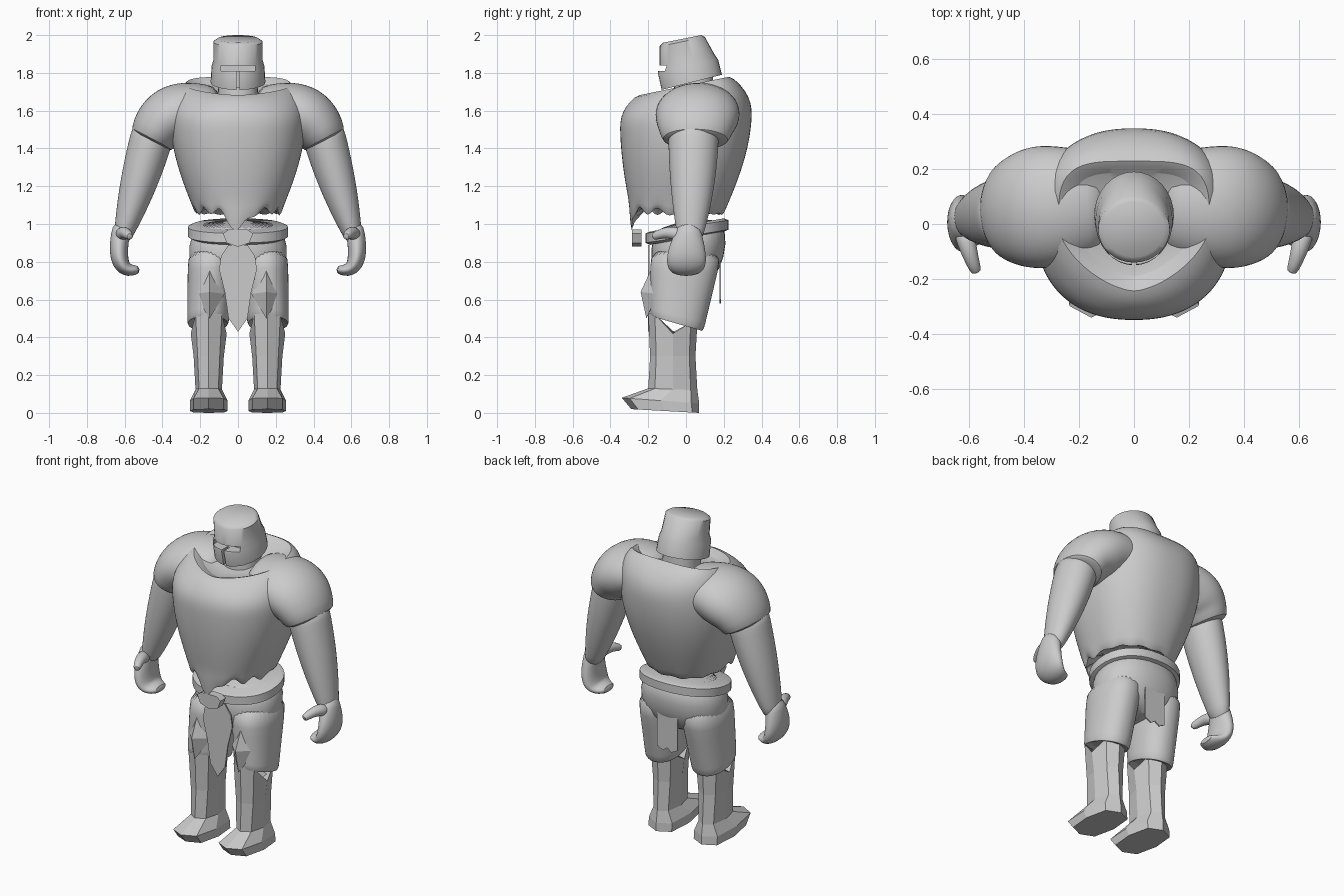
import bpy, bmesh, math
from mathutils import Vector
from mathutils.geometry import interpolate_bezier

cube = bpy.data.objects.get("Cube")
if cube:
    bpy.data.objects.remove(cube, do_unlink=True)

GREY = (.6, .6, .6, 1)
grey = bpy.data.materials.new("plain_grey")
grey.use_nodes = True
grey.diffuse_color = GREY
grey.node_tree.nodes["Principled BSDF"].inputs["Base Color"].default_value = GREY


def power(value, exponent):
    return math.copysign(abs(value) ** (2 / exponent), value)


def ring(z_front, z_back, front, back, width, p_front=2.2, p_back=2.2, cx=0, n=32):
    """Closed loop from front to back, tilted between two heights."""
    points = []
    for i in range(n):
        angle = math.tau * i / n
        c, s = math.cos(angle), math.sin(angle)
        exponent = p_front if s < 0 else p_back
        depth = (power(s, exponent) + 1) / 2
        points.append(Vector((cx + width * power(c, exponent),
                              front + (back - front) * depth,
                              z_front + (z_back - z_front) * depth)))
    return points


def tube(handles, radius, depth, steps=9, n=24):
    """Loops square to a curve; radius and depth are functions along it."""
    centres = interpolate_bezier(*map(Vector, handles), steps)
    last = steps - 1
    rings = []
    for i, centre in enumerate(centres):
        along = (centres[min(i + 1, last)] - centres[max(i - 1, 0)]).normalized()
        side = Vector((1, 0, 0)) if abs(along.y) > .8 else Vector((0, 1, 0))
        u = side.cross(along).normalized()
        v = along.cross(u)
        t = i / last
        angles = [math.tau * k / n for k in range(n)]
        rings.append([centre + u * radius(t) * math.cos(a) + v * depth(t) * math.sin(a)
                      for a in angles])
    return rings


def shade_smooth(ob):
    bpy.ops.object.select_all(action="DESELECT")
    ob.select_set(True)
    bpy.context.view_layer.objects.active = ob
    bpy.ops.object.shade_smooth_by_angle(angle=math.radians(50))


def build(name, verts, faces, smooth=True, mirror=False, subdivide=False, thick=0):
    bm = bmesh.new()
    corners = [bm.verts.new(v) for v in verts]
    for face in faces:
        bm.faces.new([corners[i] for i in face])
    bmesh.ops.recalc_face_normals(bm, faces=bm.faces)
    mesh = bpy.data.meshes.new(name)
    bm.to_mesh(mesh)
    bm.free()
    mesh.materials.append(grey)
    ob = bpy.data.objects.new(name, mesh)
    bpy.context.collection.objects.link(ob)
    if thick:
        ob.modifiers.new("thickness", "SOLIDIFY").thickness = thick
    if mirror:
        ob.modifiers.new("both_sides", "MIRROR")
    if subdivide:
        rounding = ob.modifiers.new("rounding", "SUBSURF")
        rounding.levels = rounding.render_levels = 1
    if smooth:
        shade_smooth(ob)
    return ob


def loft(name, rings, **options):
    n = len(rings[0])
    verts = [v for loop in rings for v in loop]
    faces = [(a * n + k, a * n + (k + 1) % n, (a + 1) * n + (k + 1) % n, (a + 1) * n + k)
             for a in range(len(rings) - 1) for k in range(n)]
    faces += [range(n), range(len(verts) - n, len(verts))]
    return build(name, verts, faces, **options)


def plate(name, half, y, thick):
    """Flat symmetrical piece from the outline of its left half."""
    outline = half + [(-x, z) for x, z in reversed(half) if x > 0]
    build(name, [(x, y, z) for x, z in outline], [range(len(outline))],
          smooth=False, thick=thick)


# Tunic: swells from the hem to a broad chest, then rounds in to the neckline
FINE = 48
LEVELS = 12
shell = []
for level in range(LEVELS + 1):
    t = level / LEVELS
    swell = math.sin(math.pi / 2 * min(1, t / .75))
    cap = max(0, t * 4 - 3) ** 2
    shell.append(ring(1.05 + .65 * t, 1.03 + .77 * t,
                      -.29 - .06 * swell + .11 * cap,
                      .19 + .16 * swell - .13 * cap,
                      .22 + .14 * swell - .09 * cap,
                      2.3 - .8 * cap, 2.3 + 1.7 * cap, n=FINE))

# Ragged hem with a hanging point at the front
for i, v in enumerate(shell[0]):
    jag = .04 if v.y < -.05 else .01
    v.z += jag * math.sin(i * math.pi / 2)
    if v.y < 0:
        v.z -= .17 * max(0, 1 - abs(v.x) * 10)
lining = ring(1.12, 1.1, -.27, .17, .2, n=FINE)
collar = ring(1.65, 1.74, -.2, .2, .25, 1.5, 4, n=FINE)
collar_floor = ring(1.65, 1.7, -.1, .1, .1, n=FINE)
loft("tunic", [lining, *shell, collar, collar_floor], subdivide=True)

# Shoulders with short open sleeves
sleeve = tube([(.1, .08, 1.6), (.3, .07, 1.62), (.4, .05, 1.58), (.46, .05, 1.44)],
              lambda t: .12 + .04 * math.sin(math.pi * t),
              lambda t: .175 + .05 * math.sin(math.pi * t))
cuff_centre = sum(sleeve[-1], Vector()) / len(sleeve[-1])
sleeve.append([cuff_centre + (v - cuff_centre) * .8 for v in sleeve[-1]])
loft("sleeves", sleeve, mirror=True, subdivide=True)

# Bare arms, curled hands and thumbs
loft("arms", tube([(.44, .04, 1.52), (.5, .04, 1.3), (.56, .03, 1.1), (.62, .02, .9)],
                  lambda t: .115 - .075 * t * t,
                  lambda t: .135 - .075 * t * t), mirror=True, subdivide=True)
loft("hands", tube([(.61, .02, 1), (.65, 0, .85), (.64, 0, .72), (.52, 0, .76)],
                   lambda t: .05 - .03 * t ** 3,
                   lambda t: .055 + .05 * math.sin(math.pi * t)),
     mirror=True, subdivide=True)
loft("thumbs", tube([(.62, -.02, .94), (.6, -.1, .97), (.59, -.13, .95), (.57, -.18, .93)],
                    lambda t: .04 - .02 * t, lambda t: .04 - .02 * t, steps=5, n=12),
     mirror=True, subdivide=True)

# Helmet: tilted bucket with an eye slot and a breathing slit
loft("neck", [ring(1.6, 1.66, -.07, .15, .11), ring(1.76, 1.82, -.06, .14, .1)])
helmet = loft("helmet", [
    ring(1.71, 1.79, -.13, .19, .145, 2, 2),
    ring(1.8, 1.87, -.15, .17, .14, 2, 2),
    ring(1.84, 1.9, -.14, .15, .13, 2, 2),
    ring(1.94, 1.99, -.14, .1, .13, 2, 2),
    ring(1.96, 2, -.12, .08, .11, 2, 2)])
for size, place in (((.18, .12, .03), (0, -.13, 1.825)),
                    ((.016, .1, .12), (0, -.14, 1.76))):
    bpy.ops.mesh.primitive_cube_add(size=1, location=place)
    cutter = bpy.context.object
    cutter.scale = size
    cutter.hide_render = True
    cutter.data.materials.append(grey)
    cut = helmet.modifiers.new("slot", "BOOLEAN")
    cut.operation, cut.object, cut.solver = "DIFFERENCE", cutter, "EXACT"
    bpy.context.view_layer.objects.active = helmet
    bpy.ops.object.modifier_apply(modifier=cut.name)
    bpy.data.objects.remove(cutter, do_unlink=True)
shade_smooth(helmet)

# Trousers: a seat and two tapering legs
loft("trouser_seat", [
    ring(1, 1.06, -.16, .2, .23),
    ring(.87, .89, -.19, .22, .265),
    ring(.75, .75, -.18, .18, .26),
    ring(.69, .67, -.12, .1, .15)], subdivide=True)
legs = [ring(.88 - .38 * t, .88 - .46 * t, -.19, .2 - .11 * t, .125 - .015 * t,
             cx=.14 + .02 * t) for t in (0, .3, .6, .9, 1)]
legs.append(ring(.53, .46, -.15, .05, .08, cx=.16))
loft("trouser_legs", legs, mirror=True, subdivide=True)

# Belt and buckle
loft("belt", [ring(.89 + rise, .96 + rise, -.19 - swell, .2 + swell, .24 + swell)
              for rise, swell in ((0, 0), (.01, .025), (.06, .025), (.07, 0))])
plate("buckle", [(0, .88), (.06, .9), (.08, .95), (.05, .97)], -.235, .05)

# Hanging cloths, front and back
plate("front_cloth", [(0, .43), (.05, .5), (.07, .64), (.1, .76), (.09, .83), (.05, .89)],
      -.2, .008)
plate("back_cloth", [(0, .6), (.03, .58), (.07, .6), (.07, .86)], .185, .008)


# Faceted boots with an upturned toe, ridged shin and notched cuff
def boot_ring(*shape):
    return ring(*shape, cx=.155, n=8)


cuff = boot_ring(.53, .47, -.2, .06, .095)
for v in cuff[::4]:
    v.z -= .08
loft("boots", [
    boot_ring(.02, 0, -.29, .07, .1, 3, 3),
    boot_ring(.08, .05, -.34, .07, .1, 3, 3),
    boot_ring(.13, .12, -.2, .06, .07),
    boot_ring(.3, .3, -.19, .05, .08),
    cuff,
    boot_ring(.44, .42, -.15, .02, .06)], smooth=False, mirror=True)

# Diamond knee guards: a pyramid in front and another behind
build("knee_guards", [(.15, -.18, .77), (.07, -.16, .63), (.15, -.21, .5),
                      (.23, -.15, .63), (.15, -.24, .64), (.15, -.14, .63)],
      [(a, (a + 1) % 4, tip) for tip in (4, 5) for a in range(4)],
      smooth=False, mirror=True)
